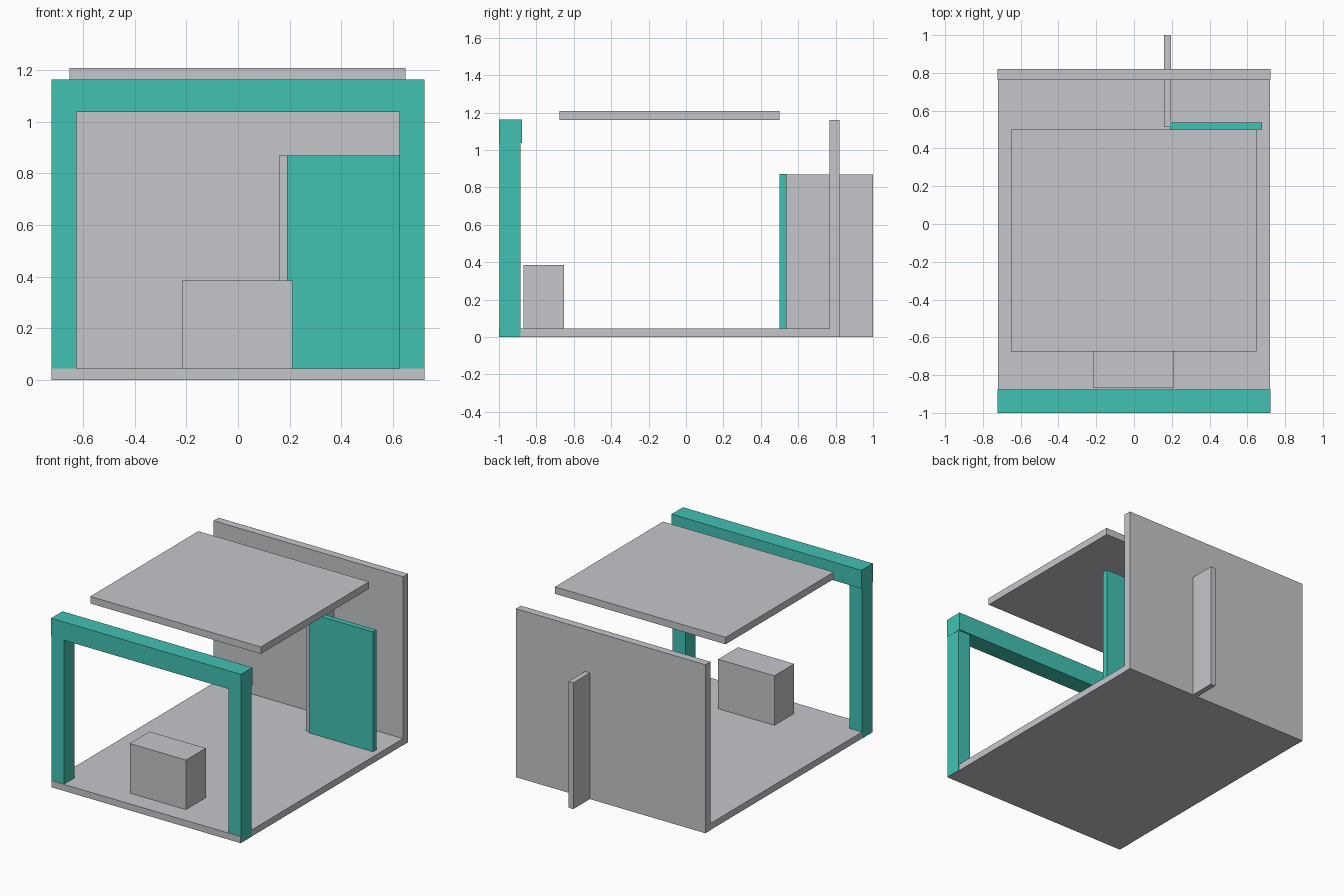
import bpy
import bmesh

if "Cube" in bpy.data.objects:
    bpy.data.objects.remove(bpy.data.objects["Cube"])


def material(name, rgb):
    m = bpy.data.materials.new(name)
    m.diffuse_color = (*rgb, 1)
    m.use_nodes = True
    m.node_tree.nodes["Principled BSDF"].inputs["Base Color"].default_value = m.diffuse_color
    return m


grey = material("light grey", (0.558, 0.565, 0.591))
teal = material("teal", (0.0545, 0.539, 0.445))


def box(name, x, y, z, mat):
    """Box spanning the given (low, high) range on each axis."""
    bm = bmesh.new()
    bmesh.ops.create_cube(bm, size=1)
    for v in bm.verts:
        v.co = [r[0] if c < 0 else r[1] for c, r in zip(v.co, (x, y, z))]
    mesh = bpy.data.meshes.new(name)
    bm.to_mesh(mesh)
    bm.free()
    mesh.materials.append(mat)
    obj = bpy.data.objects.new(name, mesh)
    bpy.context.collection.objects.link(obj)
    return obj


# Room shell
box("floor", (-0.72, 0.72), (-1.0, 0.818), (0, 0.045), grey)
box("back_wall", (-0.722, 0.722), (0.766, 0.82), (0, 1.16), grey)
box("roof_panel", (-0.652, 0.648), (-0.676, 0.5), (1.16, 1.208), grey)

# Front frame: two posts and a beam
for side, x in (("left", (-0.722, -0.626)), ("right", (0.626, 0.722))):
    box(side + "_post", x, (-0.997, -0.886), (0.001, 1.04), teal)
box("front_beam", (-0.723, 0.723), (-1.0, -0.876), (1.037, 1.163), teal)

# Door panel and the partition that runs through the back wall
box("door_panel", (0.19, 0.678), (0.5, 0.538), (0.001, 0.87), teal)
box("partition", (0.158, 0.196), (0.514, 1.0), (0, 0.869), grey)

# Block standing near the entrance
box("counter_block", (-0.216, 0.212), (-0.869, -0.653), (0.04, 0.386), grey)
